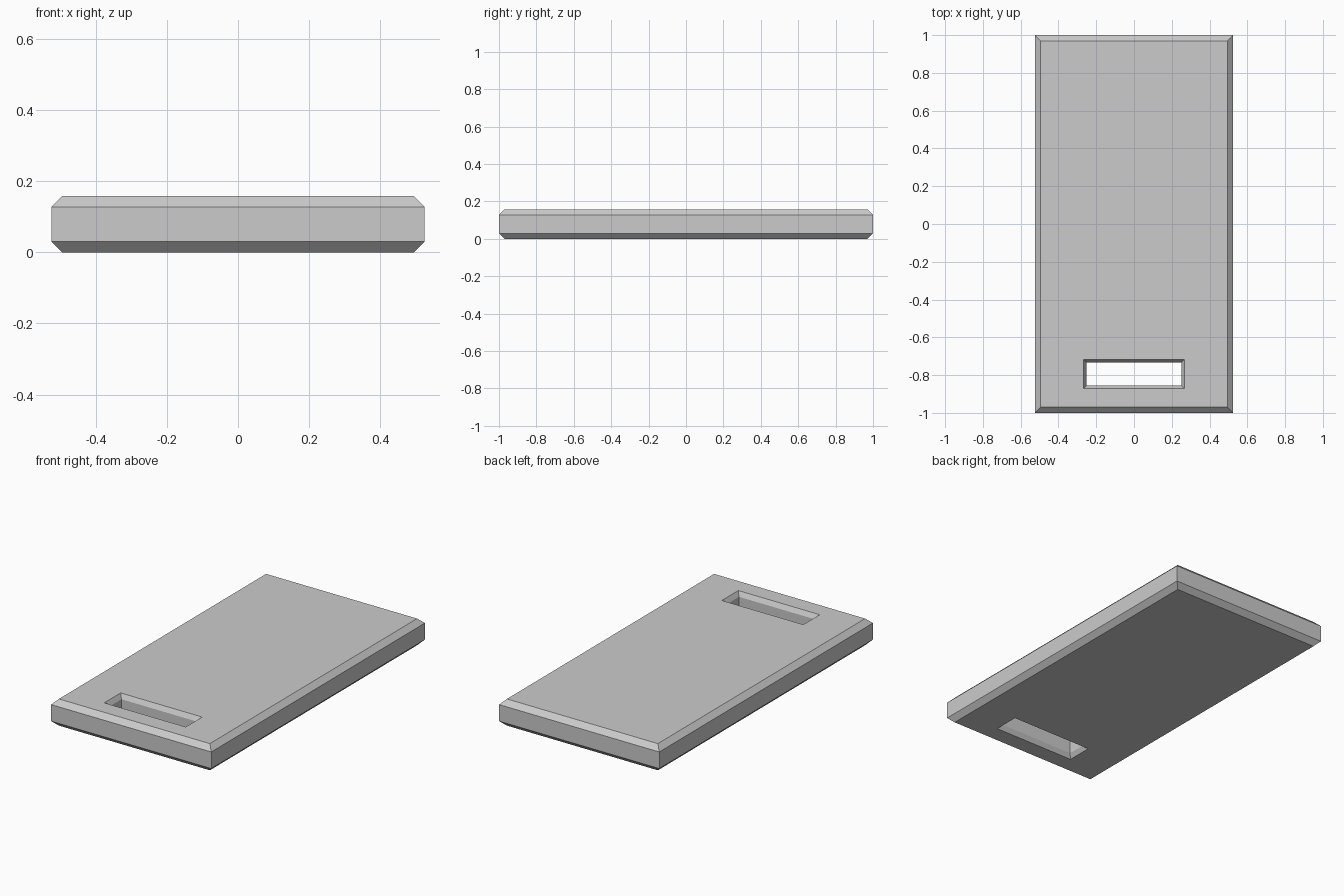
import bpy, bmesh

if "Cube" in bpy.data.objects:
    bpy.data.objects.remove(bpy.data.objects["Cube"])

H = 0.158          # board thickness
C = 0.03           # outer chamfer
SC, SD = 0.016, 0.027  # slot chamfer: width and depth


def ring(bm, hx, y0, y1, z):
    """Rectangular loop of four vertices."""
    return [bm.verts.new(p) for p in
            ((-hx, y0, z), (hx, y0, z), (hx, y1, z), (-hx, y1, z))]


def outer(inset, z):
    return (0.525 - inset, -1 + inset, 1 - inset, z)


def slot(inset, z):
    return (0.267 - inset, -0.871 + inset, -0.717 - inset, z)


# Closed cross-section: up the chamfered rim, then down the slot wall
section = [outer(C, 0), outer(0, C), outer(0, H - C), outer(C, H),
           slot(0, H), slot(SC, H - SD), slot(SC, SD), slot(0, 0)]

bm = bmesh.new()
rings = [ring(bm, *s) for s in section]
for a, b in zip(rings, rings[1:] + rings[:1]):
    for i in range(4):
        j = (i + 1) % 4
        bm.faces.new((a[i], a[j], b[j], b[i]))
bmesh.ops.recalc_face_normals(bm, faces=bm.faces)

# Chopping board with through handle slot
mesh = bpy.data.meshes.new("chopping_board")
bm.to_mesh(mesh)
bm.free()
board = bpy.data.objects.new("chopping_board", mesh)
bpy.context.collection.objects.link(board)
